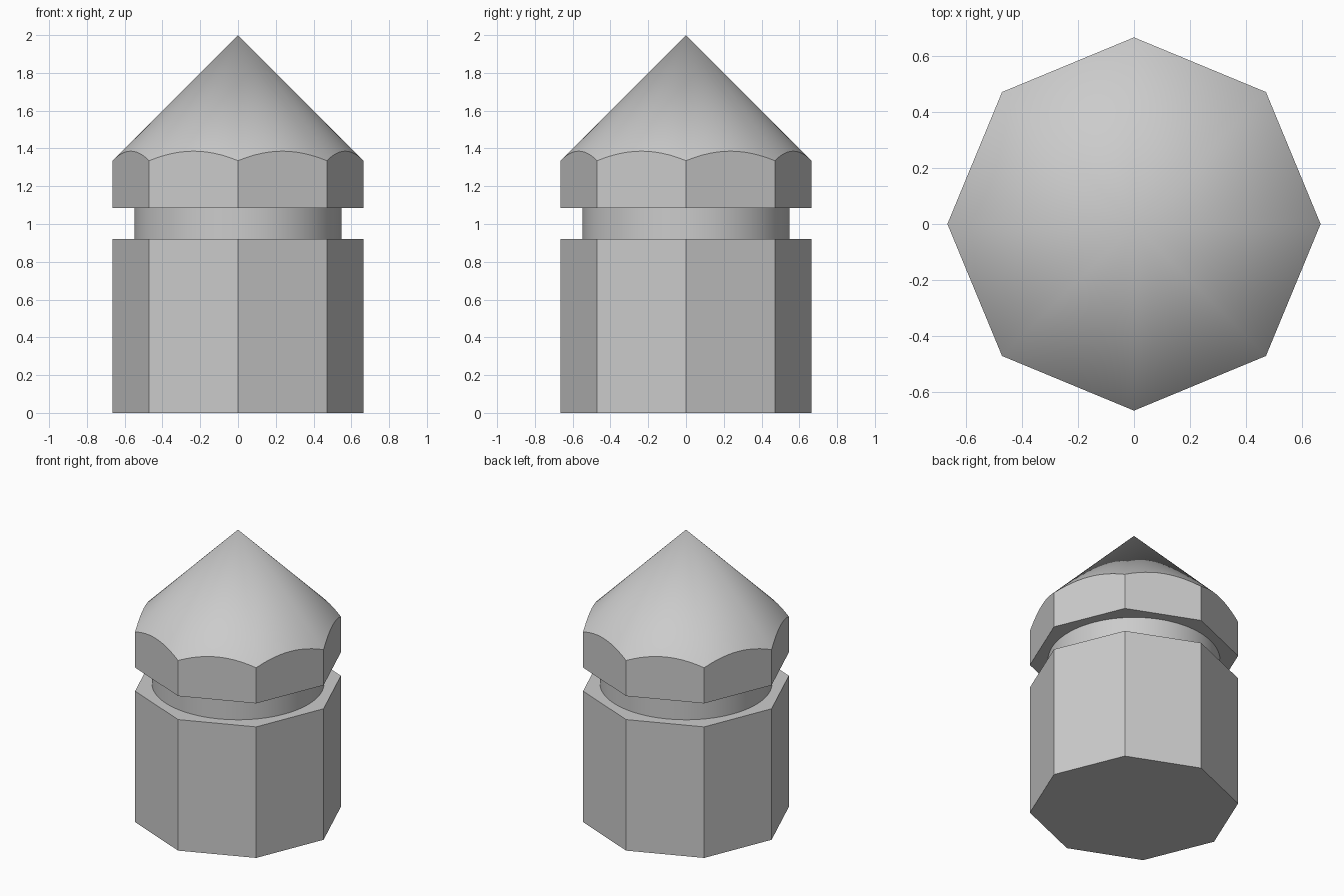
import bpy
import bmesh
from math import cos, sin, pi, radians

cube = bpy.data.objects.get("Cube")
if cube:
    bpy.data.objects.remove(cube, do_unlink=True)

SIDES = 8
STEPS = 12                      # cone segments per flat side
RADIUS = 0.665
NECK_RADIUS = 0.548
NECK_BOTTOM, NECK_TOP = 0.92, 1.085
TIP = 2.0

grey = bpy.data.materials.new("light grey")
grey.use_nodes = True
colour = (0.6, 0.6, 0.6, 1)
grey.diffuse_color = colour
grey.node_tree.nodes["Principled BSDF"].inputs["Base Color"].default_value = colour


def finish(bm, name):
    bmesh.ops.recalc_face_normals(bm, faces=bm.faces)
    mesh = bpy.data.meshes.new(name)
    bm.to_mesh(mesh)
    bm.free()
    mesh.materials.append(grey)
    obj = bpy.data.objects.new(name, mesh)
    bpy.context.collection.objects.link(obj)
    bpy.ops.object.select_all(action='DESELECT')
    obj.select_set(True)
    bpy.context.view_layer.objects.active = obj
    bpy.ops.object.shade_smooth_by_angle(angle=radians(25))
    return obj


def prism(name, sides, radius, bottom, top, capped):
    bm = bmesh.new()
    bmesh.ops.create_cone(bm, cap_ends=capped, segments=sides,
                          radius1=radius, radius2=radius, depth=top - bottom)
    bmesh.ops.translate(bm, verts=bm.verts, vec=(0, 0, (bottom + top) / 2))
    return finish(bm, name)


# Octagonal base and the round groove above it
prism("base", SIDES, RADIUS, 0, NECK_BOTTOM, True)
prism("neck", SIDES * STEPS, NECK_RADIUS, NECK_BOTTOM, NECK_TOP, False)

# Octagonal head: a 45 degree cone meets its flat sides in scalloped curves
bm = bmesh.new()
apex = bm.verts.new((0, 0, TIP))
rim, corners = [], []
apothem = RADIUS * cos(pi / SIDES)
for i in range(SIDES * STEPS):
    angle = 2 * pi * i / (SIDES * STEPS)
    offset = 2 * pi * (i % STEPS) / (SIDES * STEPS) - pi / SIDES
    r = apothem / cos(offset)
    rim.append(bm.verts.new((r * cos(angle), r * sin(angle), TIP - r)))
    if i % STEPS == 0:
        corners.append(bm.verts.new((r * cos(angle), r * sin(angle), NECK_TOP)))
for i, v in enumerate(rim):
    bm.faces.new((apex, v, rim[(i + 1) % len(rim)]))
for s in range(SIDES):
    curve = [rim[(s * STEPS + k) % len(rim)] for k in range(STEPS + 1)]
    bm.faces.new([corners[s], corners[(s + 1) % SIDES]] + curve[::-1])
bm.faces.new(corners[::-1])
finish(bm, "head")
